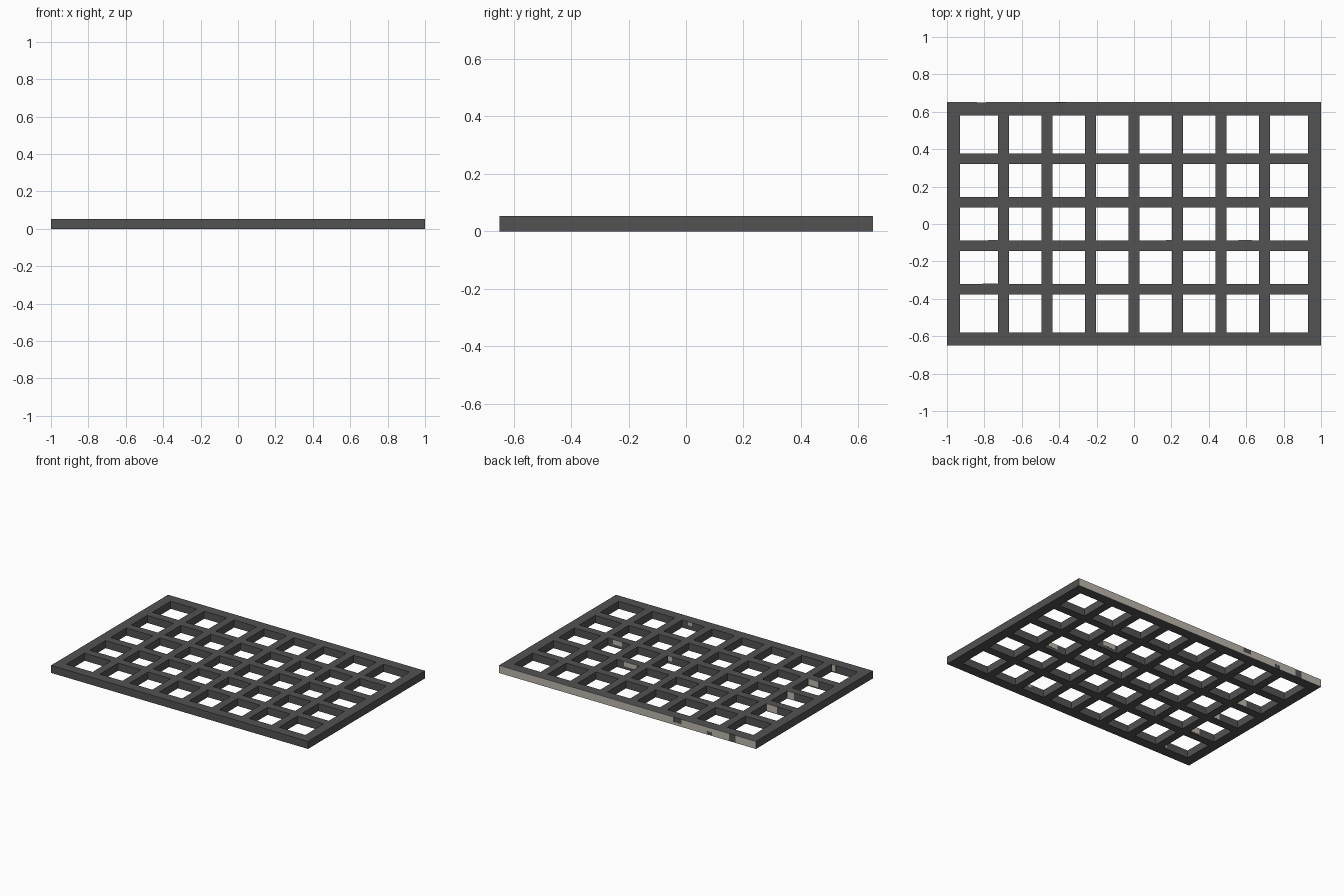
import bpy, bmesh

if "Cube" in bpy.data.objects:
    bpy.data.objects.remove(bpy.data.objects["Cube"])

H = 0.053            # thickness
X, Y = 1.0, 0.65     # half size
RIM, BAR = 0.07, 0.057


def material(name, col):
    m = bpy.data.materials.new(name)
    m.diffuse_color = (*col, 1)
    m.use_nodes = True
    m.node_tree.nodes["Principled BSDF"].inputs["Base Color"].default_value = m.diffuse_color
    return m


iron = material("dark iron", (0.085, 0.085, 0.085))
worn = material("pale worn metal", (0.50, 0.46, 0.41))


def finish(bm, name, mat):
    bmesh.ops.recalc_face_normals(bm, faces=bm.faces)
    me = bpy.data.meshes.new(name)
    bm.to_mesh(me)
    bm.free()
    me.materials.append(mat)
    ob = bpy.data.objects.new(name, me)
    bpy.context.collection.objects.link(ob)
    return ob


def stops(half, holes):
    """Edges of alternating solid / open strips along one axis."""
    step = 2 * (half - RIM) / holes
    out = [-half, -half + RIM]
    for i in range(1, holes):
        c = -half + RIM + i * step
        out += [c - BAR / 2, c + BAR / 2]
    return out + [half - RIM, half]


# Grate: one clean lattice, rim and bars flush
xs, ys = stops(X, 8), stops(Y, 5)
bm = bmesh.new()
grid = [[bm.verts.new((x, y, 0)) for y in ys] for x in xs]
for i in range(len(xs) - 1):
    for j in range(len(ys) - 1):
        if i % 2 and j % 2:
            continue  # open hole
        bm.faces.new((grid[i][j], grid[i + 1][j], grid[i + 1][j + 1], grid[i][j + 1]))
loose = [v for v in bm.verts if not v.link_faces]
bmesh.ops.delete(bm, geom=loose, context='VERTS')
ext = bmesh.ops.extrude_face_region(bm, geom=bm.faces[:], use_keep_orig=True)
for g in ext["geom"]:
    if isinstance(g, bmesh.types.BMVert):
        g.co.z = H
finish(bm, "grate", iron)


# Worn patches: thin plates on faces that look backwards (+y)
def plates(name, items):
    bm = bmesh.new()
    for x0, x1, y, z0, z1 in items:
        r = bmesh.ops.create_cube(bm, size=1)
        for v in r["verts"]:
            v.co.x = x0 if v.co.x < 0 else x1
            v.co.y = y - 0.001 if v.co.y < 0 else y + 0.001
            v.co.z = z0 if v.co.z < 0 else z1
    finish(bm, name, worn)


plates("back_edge_wear", [
    (-0.36, 1.0, Y, 0, H),
    (-0.62, -0.42, Y, 0, H),
    (-0.42, -0.36, Y, 0, 0.02),
    (-0.79, -0.66, Y, 0, H),
    (-0.66, -0.62, Y, 0.025, H),
    (-1.0, -0.84, Y, 0, H),
])

b = BAR / 2
plates("hole_wear", [
    (-0.81, -0.73, -0.348 + b, 0.01, H),
    (-0.81, -0.73, 0.116 + b, 0.005, H),
    (-0.78, -0.73, -0.116 + b, 0.005, H),
    (0.28, 0.38, 0.116 + b, 0.02, H),
    (0.56, 0.63, -0.116 + b, 0.02, H),
    (0.17, 0.20, -0.116 + b, 0.02, H),
    (0.36, 0.39, -Y + RIM, 0.03, H),
    (-0.76, -0.73, -Y + RIM, 0.01, H),
])
